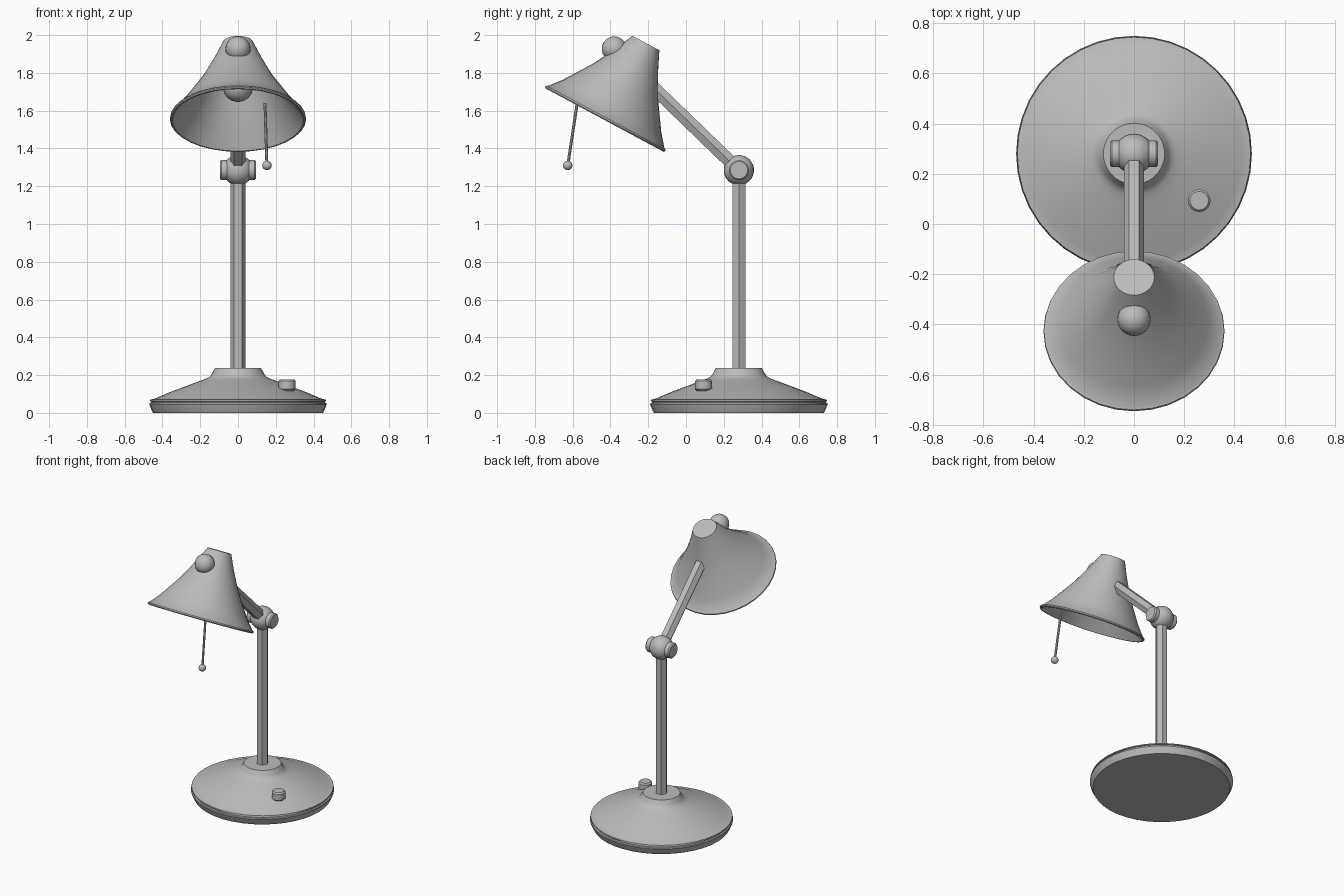
import bpy, math
from mathutils import Vector, Matrix

if "Cube" in bpy.data.objects:
    bpy.data.objects.remove(bpy.data.objects["Cube"])

metal = bpy.data.materials.new("grey_metal")
metal.diffuse_color = (0.5, 0.5, 0.5, 1)
metal.use_nodes = True
metal.node_tree.nodes["Principled BSDF"].inputs["Base Color"].default_value = metal.diffuse_color


def finish(ob, name, angle=35):
    ob.name = name
    ob.data.materials.clear()
    ob.data.materials.append(metal)
    bpy.ops.object.select_all(action='DESELECT')
    ob.select_set(True)
    bpy.context.view_layer.objects.active = ob
    bpy.ops.object.shade_smooth_by_angle(angle=math.radians(angle))
    return ob


def lathe(name, profile, matrix, n=32, angle=35):
    """Spin (radius, height) points about z; radius 0 makes a pole."""
    verts, faces, rings = [], [], []
    for r, h in profile:
        k = 1 if r == 0 else n
        rings.append([len(verts) + i for i in range(k)])
        for i in range(k):
            a = 2 * math.pi * i / n
            verts.append((r * math.cos(a), r * math.sin(a), h))
    for a, b in zip(rings, rings[1:]):
        if len(a) == 1 and len(b) == 1:
            continue  # gap between an outer and an inner cap
        for i in range(n):
            j = (i + 1) % n
            if len(a) == 1:
                faces.append((a[0], b[j], b[i]))
            elif len(b) == 1:
                faces.append((a[i], a[j], b[0]))
            else:
                faces.append((a[i], a[j], b[j], b[i]))
    me = bpy.data.meshes.new(name)
    me.from_pydata(verts, [], faces)
    me.transform(matrix)
    ob = bpy.data.objects.new(name, me)
    bpy.context.collection.objects.link(ob)
    return finish(ob, name, angle)


def rod(name, a, b, r, n):
    a, b = Vector(a), Vector(b)
    d = b - a
    m = Matrix.Translation(a) @ d.to_track_quat('Z', 'Y').to_matrix().to_4x4()
    return lathe(name, [(0, 0), (r, 0), (r, d.length), (0, d.length)], m, n)


def ball(name, c, r, seg=24, rings=16):
    bpy.ops.mesh.primitive_uv_sphere_add(segments=seg, ring_count=rings, radius=r, location=c)
    return finish(bpy.context.object, name, 60)


at = Matrix.Translation
BASE_Y, JOINT = 0.28, (0, 0.28, 1.285)

# weighted base with grooved edge and flared collar
lathe("base", [(0, 0), (0.45, 0), (0.458, 0.015), (0.47, 0.045), (0.468, 0.052),
               (0.46, 0.055), (0.46, 0.06), (0.467, 0.063), (0.465, 0.07),
               (0.446, 0.074), (0.43, 0.08), (0.36, 0.11), (0.28, 0.14), (0.2, 0.17),
               (0.165, 0.183), (0.148, 0.194), (0.138, 0.208), (0.122, 0.238), (0, 0.238)],
      at((0, BASE_Y, 0)), n=40)

# switch knob on the base
lathe("switch_knob", [(0, 0), (0.035, 0), (0.045, 0.01), (0.045, 0.052),
                      (0.037, 0.062), (0, 0.062)], at((0.26, 0.093, 0.116)), n=20)

# six-sided pole and arm
rod("pole", (0, BASE_Y, 0.22), JOINT, 0.04, 6)
rod("arm", JOINT, (0, -0.17, 1.72), 0.04, 6)

# hinge ball with a cross pin
ball("hinge_ball", JOINT, 0.08)
lathe("hinge_pin", [(0, -0.096), (0.046, -0.096), (0.053, -0.088),
                    (0.053, 0.088), (0.046, 0.096), (0, 0.096)],
      at(JOINT) @ Matrix.Rotation(math.pi / 2, 4, 'Y'), n=24)

# tilted shade: outer wall, closed top, inner wall and rolled rim
tilt = at((0, -0.431, 1.55)) @ Matrix.Rotation(math.radians(-28.2), 4, 'X')
outer = [(0.355, 0), (0.361, 0.006), (0.359, 0.014), (0.35, 0.018), (0.295, 0.085),
         (0.243, 0.163), (0.197, 0.232), (0.159, 0.302), (0.126, 0.365),
         (0.102, 0.417), (0.081, 0.463), (0, 0.463)]
inner = [(0, 0.45), (0.07, 0.45), (0.147, 0.3), (0.231, 0.163), (0.283, 0.085),
         (0.343, 0.006), (0.347, 0), (0.355, 0)]
lathe("shade", outer + inner, tilt, n=32, angle=40)

# bulb and its socket inside the shade
ball("bulb", tilt @ Vector((0, 0, 0.2)), 0.08)
rod("bulb_socket", tilt @ Vector((0, 0, 0.25)), tilt @ Vector((0, 0, 0.455)), 0.045, 16)

# round knob on the front of the shade
ball("shade_knob", (0, -0.38, 1.927), 0.066)

# pull cord with end bead
rod("pull_cord", (0.143, -0.576, 1.64), (0.153, -0.626, 1.31), 0.008, 8)
ball("pull_bead", (0.153, -0.626, 1.31), 0.025, 12, 8)
